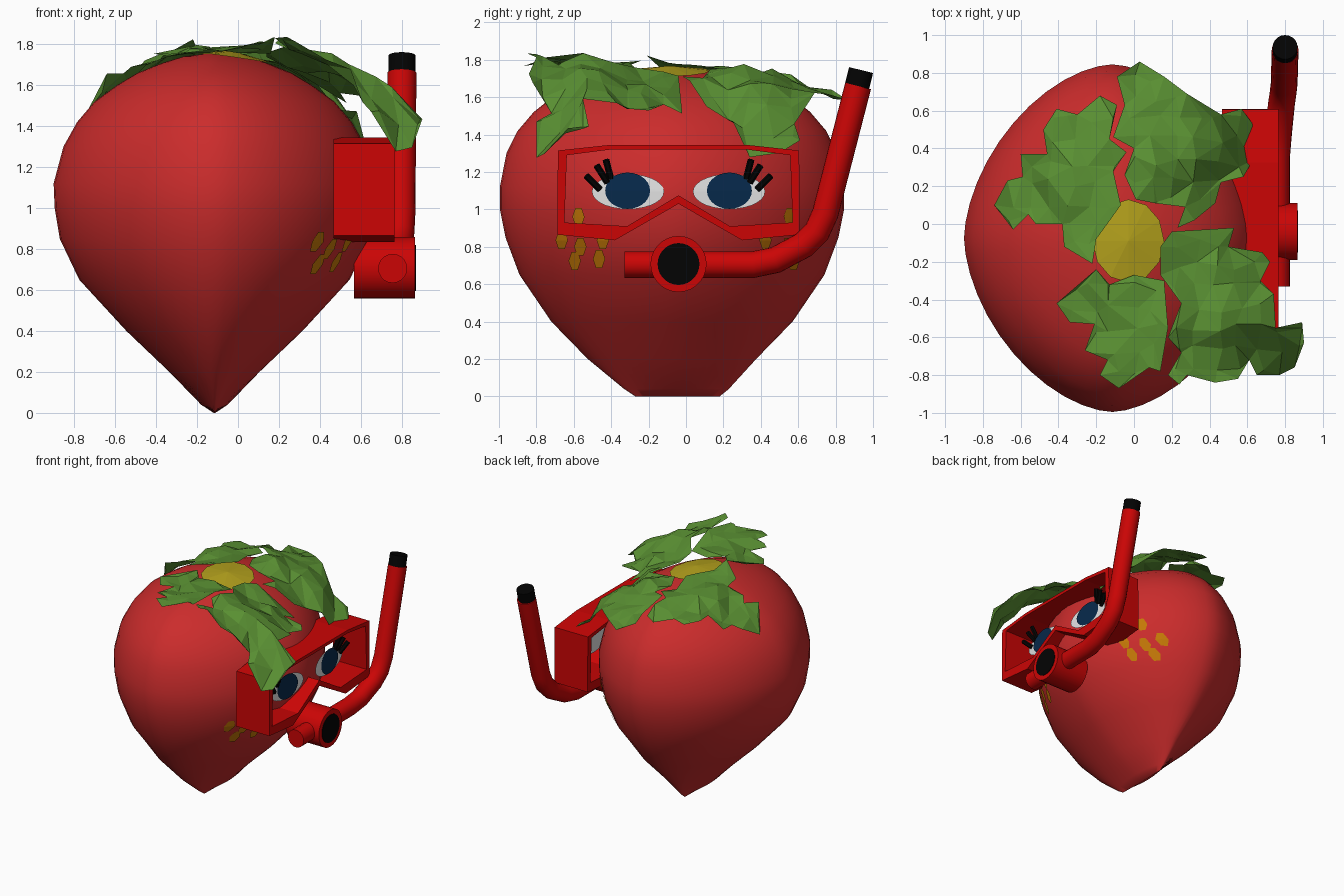
import bpy, bmesh, math, random
from mathutils import Vector
from mathutils.geometry import delaunay_2d_cdt

if "Cube" in bpy.data.objects:
    bpy.data.objects.remove(bpy.data.objects["Cube"])

random.seed(4)
CX, CY, P, MID = -0.115, -0.075, 1.7, -0.04   # berry axis, roundness, face centre


def mat(name, r, g, b):
    m = bpy.data.materials.new(name)
    m.diffuse_color = (r, g, b, 1)
    m.use_nodes = True
    m.node_tree.nodes["Principled BSDF"].inputs["Base Color"].default_value = m.diffuse_color
    return m


BERRY = mat("berry_red", .6, .025, .025)
RED = mat("mask_red", .6, .0015, .0015)
GREEN = mat("leaf_green", .1, .275, .032)
YELLOW = mat("crown_yellow", .46, .36, .012)
SEED = mat("seed_orange", .56, .19, .002)
WHITE = mat("eye_white", .75, .75, .75)
BLUE = mat("iris_blue", .002, .022, .07)
BLACK = mat("black", .001, .001, .001)


def add(name, verts, faces, material, smooth=None):
    me = bpy.data.meshes.new(name)
    me.from_pydata([tuple(v) for v in verts], [], faces)
    bm = bmesh.new()
    bm.from_mesh(me)
    bmesh.ops.delete(bm, geom=[v for v in bm.verts if not v.link_faces], context='VERTS')
    bmesh.ops.recalc_face_normals(bm, faces=bm.faces)
    bm.to_mesh(me)
    bm.free()
    me.materials.append(material)
    ob = bpy.data.objects.new(name, me)
    bpy.context.collection.objects.link(ob)
    if smooth:
        bpy.ops.object.select_all(action='DESELECT')
        ob.select_set(True)
        bpy.context.view_layer.objects.active = ob
        bpy.ops.object.shade_smooth_by_angle(angle=math.radians(smooth))
    return ob


# Berry: stacked rounded sections (z, half width x, half width y), ridge at the bottom
RINGS = [(0, .004, .225), (.04, .065, .28), (.2, .22, .45), (.4, .43, .645), (.65, .66, .815),
         (.85, .755, .89), (1, .78, .92), (1.12, .785, .92), (1.3, .737, .885), (1.42, .67, .825),
         (1.52, .585, .74), (1.6, .475, .64), (1.66, .375, .5), (1.71, .25, .36),
         (1.74, .15, .2), (1.757, .01, .01)]


def widths(z):
    for (z0, a0, b0), (z1, a1, b1) in zip(RINGS, RINGS[1:]):
        if z <= z1:
            t = (z - z0) / (z1 - z0)
            return a0 + t * (a1 - a0), b0 + t * (b1 - b0)
    return RINGS[-1][1:]


def body_x(y, z):
    a, b = widths(z)
    return CX + a * max(0, 1 - abs((y - CY) / b) ** P) ** (1 / P)


def body_top(x, y):
    lo, hi = 1.12, 1.757
    for _ in range(25):
        m = (lo + hi) / 2
        a, b = widths(m)
        if abs((x - CX) / a) ** P + abs((y - CY) / b) ** P < 1:
            lo = m
        else:
            hi = m
    return lo if lo > 1.121 else 0


def power(v):
    return math.copysign(abs(v) ** (2 / P), v)


N = 48
verts = []
for z, a, b in RINGS:
    for i in range(N):
        t = 2 * math.pi * i / N
        verts.append((CX + a * power(math.cos(t)), CY + b * power(math.sin(t)) + .03 * max(0, 1 - z * 5), z))
faces = [(r * N + i, r * N + (i + 1) % N, (r + 1) * N + (i + 1) % N, (r + 1) * N + i)
         for r in range(len(RINGS) - 1) for i in range(N)]
faces += [tuple(range(N)), tuple(range((len(RINGS) - 1) * N, len(RINGS) * N))]
add("berry_body", verts, faces, BERRY, 45)

# Leaves: jagged outlines draped over a sheet of height samples (x, y, z)
SHEET = [(0, -.1, 1.75), (-.1, -.87, 1.78), (.1, -.8, 1.8), (-.4, -.43, 1.75), (0, -.4, 1.79),
         (-.74, .1, 1.39), (-.55, -.03, 1.69), (-.62, .25, 1.56), (-.4, .57, 1.66), (-.35, .2, 1.78),
         (-.1, .72, 1.64), (-.2, -.2, 1.81), (.03, .86, 1.59), (.3, .68, 1.63), (.35, .4, 1.69),
         (.57, .6, 1.38), (.65, .4, 1.24), (.5, .22, 1.48), (.1, .3, 1.77), (.25, 0, 1.71),
         (.53, -.04, 1.5), (.7, -.25, 1.52), (.2, -.83, 1.83), (.2, -.5, 1.83), (.45, -.5, 1.76),
         (.5, -.83, 1.72), (.68, -.5, 1.64), (.89, -.58, 1.42), (.8, -.79, 1.26), (.65, -.8, 1.47),
         (.4, -.2, 1.67), (-.1, .45, 1.75)]


def sheet_z(x, y, lift):
    ws = [(1 / (math.hypot(x - a, y - b) + .01) ** 3, c) for a, b, c in SHEET]
    z = sum(w * c for w, c in ws) / sum(w for w, _ in ws)
    return max(z + random.uniform(-.015, .015), body_top(x, y) + lift)


def leaf(name, pts):
    n = len(pts)
    grid = [Vector((i * .11 + random.uniform(-.03, .03), j * .11 + random.uniform(-.03, .03)))
            for i in range(-8, 9) for j in range(-8, 9)]
    out = delaunay_2d_cdt([Vector(p) for p in pts] + grid, [], [list(range(n))], 1, 1e-5)
    add(name, [(v.x, v.y, sheet_z(v.x, v.y, .025)) for v in out[0]], out[2], GREEN)


leaf("leaf_back_right", [(.03, .86), (.16, .78), (.28, .69), (.46, .58), (.57, .61), (.65, .5), (.63, .34),
     (.58, .25), (.46, .22), (.43, .11), (.32, .02), (.23, -.02), (.27, .09), (.11, .11), (.01, .13),
     (-.05, .26), (0, .4), (-.11, .46), (-.05, .63), (-.09, .78)])
leaf("leaf_front_right", [(.14, -.12), (.2, -.04), (.53, -.02), (.5, -.12), (.68, -.15), (.72, -.2), (.67, -.3),
     (.74, -.37), (.75, -.55), (.89, -.52), (.9, -.63), (.85, -.76), (.77, -.8), (.65, -.8), (.61, -.72),
     (.55, -.82), (.43, -.84), (.28, -.8), (.24, -.85), (.18, -.8), (.25, -.68), (.18, -.6), (.25, -.42),
     (.14, -.27)])
leaf("leaf_left", [(-.09, .63), (-.18, .68), (-.3, .58), (-.41, .61), (-.48, .5), (-.46, .37), (-.6, .37),
     (-.59, .25), (-.67, .23), (-.74, .1), (-.64, -.03), (-.56, .05), (-.52, 0), (-.38, 0), (-.37, -.12),
     (-.22, -.21), (-.2, -.08), (-.12, .03), (-.07, .1), (-.11, .28), (-.04, .38), (-.13, .45)])
leaf("leaf_front", [(-.41, -.42), (-.2, -.24), (-.13, -.32), (0, -.27), (.16, -.3), (.18, -.55), (.14, -.78),
     (.08, -.76), (-.08, -.87), (-.18, -.8), (-.14, -.72), (-.26, -.67), (-.21, -.53), (-.34, -.52)])

# Yellow patch between the leaves
rim = [(-.03 + math.cos(i * math.pi / 6) * .19, -.09 + math.sin(i * math.pi / 6) * .22) for i in range(12)]
add("crown_centre", [(-.03, -.09, 1.768)] + [(x, y, body_top(x, y) + .012) for x, y in rim],
    [(0, i + 1, (i + 1) % 12 + 1) for i in range(12)], YELLOW)


# Face details: thin patches lying on a surface x = f(y, z)
def eye_x(y, z):
    return .68 - .07 * abs(y - MID) - .1 * max(0, z - 1.1)


def patch(name, y, z, ry, rz, f, lift, material, n=28, rings=4):
    vs = [(f(y, z) + lift, y, z)]
    for k in range(1, rings + 1):
        for i in range(n):
            t = 2 * math.pi * i / n
            py, pz = y + ry * k / rings * math.cos(t), z + rz * k / rings * math.sin(t)
            vs.append((f(py, pz) + lift, py, pz))
    fs = [(0, 1 + i, 1 + (i + 1) % n) for i in range(n)]
    fs += [(1 + k * n + i, 1 + k * n + (i + 1) % n, 1 + (k + 1) * n + (i + 1) % n, 1 + (k + 1) * n + i)
           for k in range(rings - 1) for i in range(n)]
    add(name, vs, fs, material)


def tube(name, path, radius, material, n=20):
    path = [Vector(p) for p in path]
    vs = []
    for i, p in enumerate(path):
        d0 = (p - path[max(i - 1, 0)]).normalized()
        d1 = (path[min(i + 1, len(path) - 1)] - p).normalized()
        d = (d0 + d1).normalized()
        u = d.cross(Vector((1, 0, 0)) if abs(d.x) < .8 else Vector((0, 0, 1))).normalized()
        w = d.cross(u)
        vs += [p + radius * (u * math.cos(2 * math.pi * k / n) + w * math.sin(2 * math.pi * k / n))
               for k in range(n)]
    fs = [(i * n + k, i * n + (k + 1) % n, (i + 1) * n + (k + 1) % n, (i + 1) * n + k)
          for i in range(len(path) - 1) for k in range(n)]
    fs += [tuple(range(n)), tuple(range(len(vs) - n, len(vs)))]
    return add(name, vs, fs, material, 40)


LASHES = [(-.46, 1.107, -.533, 1.18), (-.42, 1.144, -.478, 1.235), (-.402, 1.165, -.428, 1.265)]
SEEDS = [(-.575, .96), (-.665, .835), (-.565, .8), (-.445, .835), (-.595, .725), (-.465, .735)]
for side, s in (("left", 1), ("right", -1)):
    flip = lambda y: MID + s * (y - MID)
    patch("eye_" + side, flip(-.31), 1.095, .193, .094, eye_x, 0, WHITE)
    patch("iris_" + side, flip(-.312), 1.1, .12, .097, eye_x, .008, BLUE)
    for i, (y0, z0, y1, z1) in enumerate(LASHES):
        x = eye_x(flip(y0), z0)
        tube(f"eyelash_{side}_{i}", [(x, flip(y0), z0), (x + .03, flip(y1), z1)], .018, BLACK, 6)
    for i, (y, z) in enumerate(SEEDS):
        patch(f"seed_{side}_{i}", -.01 + s * (y + .01), z, .033, .055, body_x, .01, SEED, 6, 1)

# Diving mask: open frame with a nose notch, extruded along x
half_out = [(0, 1.03), (.34, .835), (.648, .865), (.645, 1.315), (.365, 1.345)]
half_in = [(0, 1.075), (.275, .91), (.61, .93), (.597, 1.29), (.365, 1.32)]
loop = lambda h: [(MID + y, z) for y, z in h] + [(MID - y, z) for y, z in h[:0:-1]]
n = 9
vs = [(x, y, z) for x in (.465, .765) for h in (half_out, half_in) for y, z in loop(h)]
fs = []
for i in range(n):
    j = (i + 1) % n
    for a, b in ((0, 1), (1, 3), (3, 2), (2, 0)):
        fs.append((a * n + i, a * n + j, b * n + j, b * n + i))
add("mask_frame", vs, fs, RED)

# Snorkel: mouthpiece, pipe and black tip
tube("mouthpiece", [(.565, MID, .708), (.865, MID, .708)], .15, RED, 28)
tube("mouthpiece_cap", [(.86, MID, .708), (.869, MID, .708)], .112, BLACK, 28)
tube("snorkel_pipe", [(.755, -.33, .705), (.755, .36, .705), (.765, .48, .73), (.78, .63, .81), (.79, .7, .88),
                      (.795, .745, .98), (.8, .92, 1.66)], .071, RED)
tube("snorkel_tip", [(.8, .91, 1.64), (.8, .936, 1.745)], .066, BLACK)
